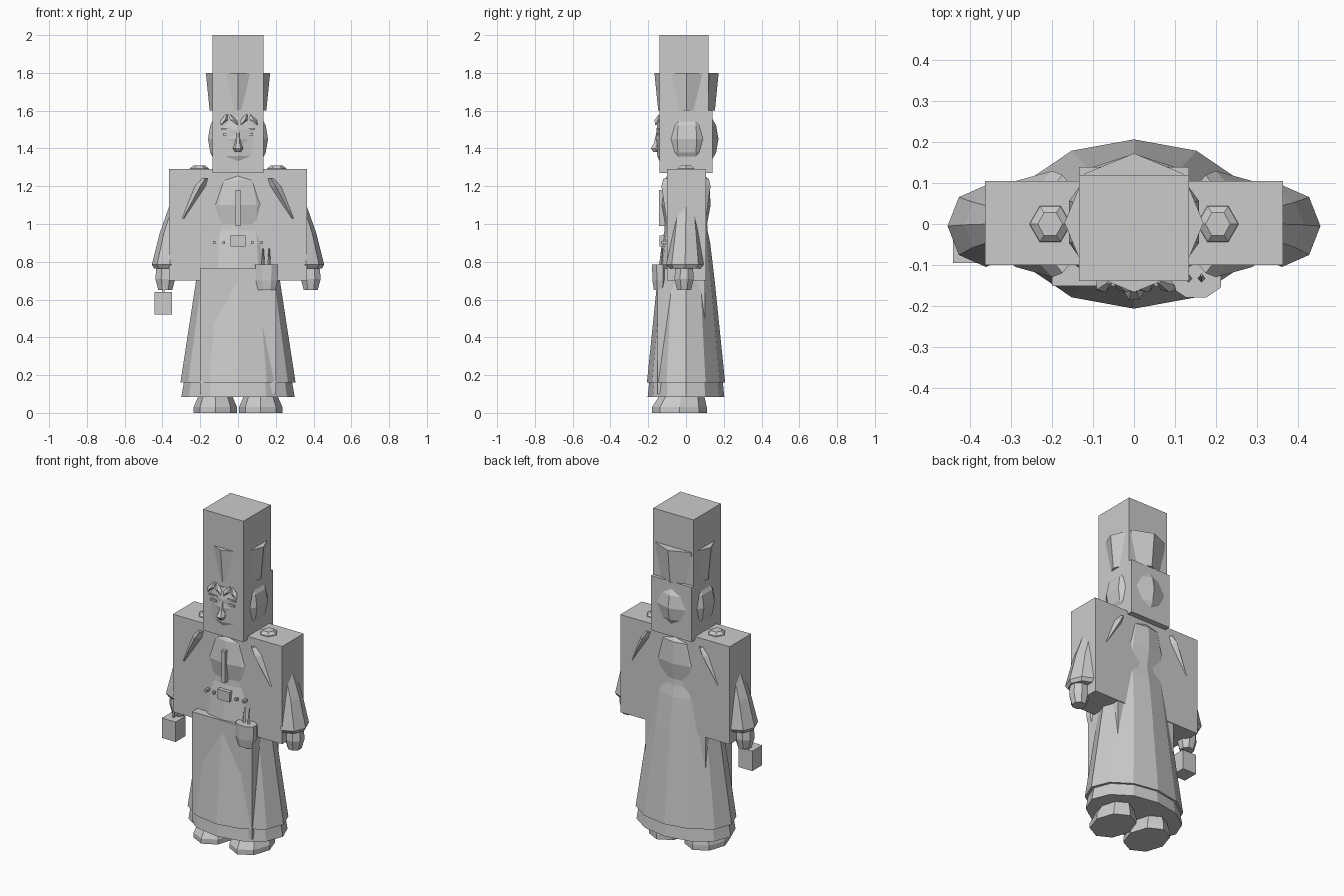
import bpy, bmesh, math
from mathutils import Vector

cube = bpy.data.objects.get("Cube")
if cube:
    bpy.data.objects.remove(cube)

grey = bpy.data.materials.new("plain_grey")
grey.use_nodes = True
TONE = (0.6, 0.6, 0.6, 1)
grey.diffuse_color = TONE
grey.node_tree.nodes["Principled BSDF"].inputs["Base Color"].default_value = TONE


def finish(name, bm):
    bmesh.ops.recalc_face_normals(bm, faces=bm.faces)
    mesh = bpy.data.meshes.new(name)
    bm.to_mesh(mesh)
    bm.free()
    mesh.materials.append(grey)
    obj = bpy.data.objects.new(name, mesh)
    bpy.context.collection.objects.link(obj)
    return obj


def box(name, x, y, z):
    bm = bmesh.new()
    for v in bmesh.ops.create_cube(bm, size=1)["verts"]:
        v.co = Vector([(a + b) / 2 + c * (b - a) for (a, b), c in zip((x, y, z), v.co)])
    return finish(name, bm)


def loft(name, rings, sides, turn=0.0):
    """Capped skin over horizontal ellipses given as (x, y, z, rx, ry)."""
    bm = bmesh.new()
    loops = []
    for x, y, z, rx, ry in rings:
        angles = [turn + math.tau * i / sides for i in range(sides)]
        loops.append([bm.verts.new((x + rx * math.cos(a), y + ry * math.sin(a), z)) for a in angles])
    for low, high in zip(loops, loops[1:]):
        for i in range(sides):
            j = (i + 1) % sides
            bm.faces.new((low[i], low[j], high[j], high[i]))
    bm.faces.new(loops[0])
    bm.faces.new(loops[-1])
    return finish(name, bm)


# Head, hat and the faceted shapes that break through them
box("head_block", (-.135, .135), (-.14, .14), (1.27, 1.6))
box("hat_block", (-.135, .135), (-.14, .12), (1.58, 2))
loft("hat_band", [(0, .003, 1.6, .15, .15), (0, .003, 1.8, .17, .17)], 8)
bm = bmesh.new()
bmesh.ops.create_uvsphere(bm, u_segments=10, v_segments=8, radius=1)
for v in bm.verts:
    v.co = Vector((v.co.x * .167, v.co.y * .167 + .005, v.co.z * .19 + 1.45))
finish("skull", bm)
loft("face", [(0, -.1, 1.31, .07, .03), (0, -.1, 1.36, .12, .052),
              (0, -.1, 1.5, .125, .056), (0, -.1, 1.57, .08, .045)], 8)
loft("nose", [(0, -.155, 1.38, .015, .02), (0, -.16, 1.4, .027, .03),
              (0, -.152, 1.43, .016, .02), (0, -.145, 1.49, .01, .012)], 6)

# Fringe, brows and eyes
for i, x in enumerate((-.075, -.025, .03, .08)):
    lean = .02 if i % 2 else -.015
    loft("hair_tuft", [(x + lean, -.16, 1.525, .003, .003), (x, -.15, 1.55, .02, .018),
                       (x - lean, -.14, 1.58, .006, .006)], 5)
for side in (-1, 1):
    for name, z, w, h in (("eyebrow", 1.505, .03, .004), ("eye", 1.475, .02, .006)):
        cx = side * .06
        box(name, (cx - w, cx + w), (-.152, -.144), (z - h, z + h))

# Coat block, bodice and skirt
box("coat_block", (-.365, .365), (-.1, .105), (.7, 1.29))
loft("bodice", [(0, 0, .95, .19, .115), (0, 0, 1.0, .19, .112), (0, 0, 1.1, .2, .13),
                (0, .004, 1.23, .15, .12), (0, 0, 1.27, .1, .09)], 12)
loft("skirt", [(0, 0, .16, .305, .207), (0, 0, .7, .222, .152),
               (0, 0, .9, .2, .128), (0, 0, .97, .19, .113)], 12)
loft("hem", [(0, 0, .085, .3, .203), (0, 0, .16, .287, .195)], 12)
box("apron", (-.2, .2), (-.152, .1), (.1, .765))

# Belt fittings and placket
box("placket", (-.012, .012), (-.142, -.1), (.99, 1.18))
box("buckle", (-.04, .04), (-.14, -.1), (.88, .94))
for x in (-.125, -.075, .075, .125):
    box("belt_stud", (x - .007, x + .007), (-.132, -.09), (.895, .91))
loft("pouch", [(.152, -.138, .65, .05, .035), (.152, -.138, .7, .062, .043),
               (.152, -.138, .785, .066, .045)], 8, math.pi / 8)
for x in (.133, .165):
    loft("pouch_strap", [(x, -.135, .77, .01, .01), (x, -.125, .87, .003, .005)], 4)

# Arms and feet on both sides
for side in (-1, 1):
    s = side
    loft("shoulder_stud", [(s * .205, 0, 1.27, .055, .055), (s * .205, 0, 1.295, .05, .05),
                           (s * .205, 0, 1.31, .03, .032)], 6)
    loft("upper_arm", [(s * .29, 0, 1.03, .045, .105), (s * .2, 0, 1.2, .05, .13),
                       (s * .175, 0, 1.24, .04, .12)], 8)
    loft("sleeve", [(s * .36, -.005, .765, .085, .085), (s * .362, -.005, .785, .094, .1),
                    (s * .34, -.002, .95, .075, .078), (s * .3, 0, 1.12, .055, .055)], 8)
    loft("hand", [(s * .385, -.01, .65, .04, .04), (s * .385, -.01, .71, .057, .055),
                  (s * .385, -.01, .78, .05, .05)], 8, math.pi / 8)
    loft("shoe", [(s * .12, -.035, 0, .115, .145), (s * .12, -.035, .03, .115, .145),
                  (s * .12, -.02, .1, .085, .115)], 8)

# Hanging lantern in the right hand
box("lantern", (-.443, -.35), (-.095, 0), (.52, .64))
box("lantern_handle", (-.4, -.39), (-.055, -.045), (.63, .68))
